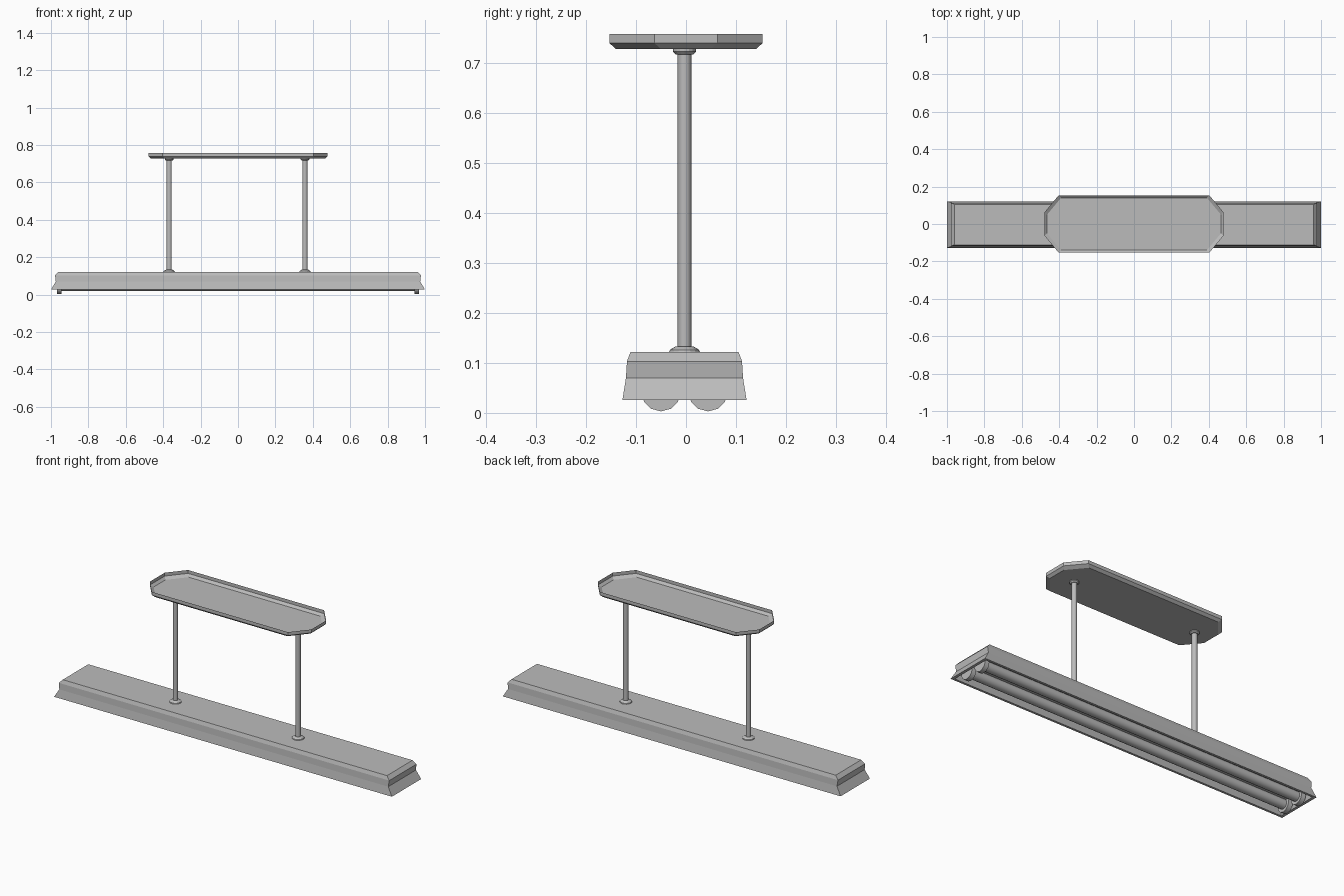
import bpy
import bmesh
from math import pi

cube = bpy.data.objects.get("Cube")
if cube:
    bpy.data.objects.remove(cube, do_unlink=True)

grey = bpy.data.materials.new("satin_grey")
grey.use_nodes = True
colour = (0.5, 0.5, 0.5, 1)
grey.diffuse_color = colour
grey.node_tree.nodes["Principled BSDF"].inputs["Base Color"].default_value = colour


def finish(name, bm, smooth=False):
    mesh = bpy.data.meshes.new(name)
    bmesh.ops.recalc_face_normals(bm, faces=bm.faces)
    bm.to_mesh(mesh)
    bm.free()
    mesh.materials.append(grey)
    obj = bpy.data.objects.new(name, mesh)
    bpy.context.collection.objects.link(obj)
    if smooth:
        bpy.ops.object.select_all(action='DESELECT')
        obj.select_set(True)
        bpy.context.view_layer.objects.active = obj
        bpy.ops.object.shade_smooth_by_angle(angle=0.7)
    return obj


def loft(name, rings, cap_start=True, cap_end=True, smooth=False):
    """Bridge equal-length rings of points and cap the ends."""
    bm = bmesh.new()
    loops = [[bm.verts.new(p) for p in ring] for ring in rings]
    n = len(loops[0])
    for a, b in zip(loops, loops[1:]):
        for i in range(n):
            j = (i + 1) % n
            bm.faces.new((a[i], a[j], b[j], b[i]))
    if cap_start:
        bm.faces.new(loops[0])
    if cap_end:
        bm.faces.new(loops[-1])
    return finish(name, bm, smooth)


def rectangle(x, y, z, cy=-0.003):
    return [(sx * x, cy + sy * y, z) for sx, sy in ((-1, -1), (1, -1), (1, 1), (-1, 1))]


def octagon(x, y, z, cut_x=0.075, cut_y=0.09):
    a, b = x - cut_x, y - cut_y
    return [(-a, -y, z), (a, -y, z), (x, -b, z), (x, b, z),
            (a, y, z), (-a, y, z), (-x, b, z), (-x, -b, z)]


def tube(name, radius, length, centre, axis, sides):
    bpy.ops.mesh.primitive_cylinder_add(
        vertices=sides, radius=radius, depth=length, location=centre,
        rotation=(0, pi / 2, 0) if axis == "x" else (0, 0, 0))
    obj = bpy.context.object
    obj.name = name
    obj.data.materials.append(grey)
    bpy.ops.object.shade_smooth_by_angle(angle=0.7)


def collar(name, x, profile, sides=16):
    bpy.ops.mesh.primitive_circle_add(vertices=sides)
    guide = bpy.context.object
    unit = [v.co.copy() for v in guide.data.vertices]
    bpy.data.objects.remove(guide, do_unlink=True)
    loft(name, [[(x + p.x * r, -0.003 + p.y * r, z) for p in unit] for r, z in profile])


# Ceiling pan, open at the top
loft("ceiling_pan", [octagon(0.465, 0.14, 0.727), octagon(0.478, 0.153, 0.739),
                     octagon(0.478, 0.153, 0.757)], cap_end=False)

# Flared housing with a hollow underside
loft("lamp_housing", [rectangle(0.96, 0.108, 0.122), rectangle(0.978, 0.115, 0.103),
                      rectangle(0.974, 0.117, 0.07), rectangle(1.0, 0.124, 0.026),
                      rectangle(0.985, 0.112, 0.026), rectangle(0.975, 0.1, 0.06)])

# Hanging rods with a collar at each end
for side, x in (("left", 0.358), ("right", -0.368)):
    tube(side + "_rod", 0.0135, 0.605, (x, -0.003, 0.4245), "z", 16)
    collar(side + "_lower_collar", x, [(0.031, 0.121), (0.029, 0.126), (0.018, 0.133)])
    collar(side + "_upper_collar", x, [(0.017, 0.716), (0.023, 0.722), (0.023, 0.727)])

# Twin lamp tubes and their end sockets
for place, y in (("front", -0.05), ("back", 0.044)):
    tube(place + "_lamp_tube", 0.025, 1.92, (0, y, 0.043), "x", 16)
    for side, x in (("left", 0.955), ("right", -0.955)):
        tube(f"{place}_{side}_socket", 0.039, 0.025, (x, y, 0.042), "x", 12)
